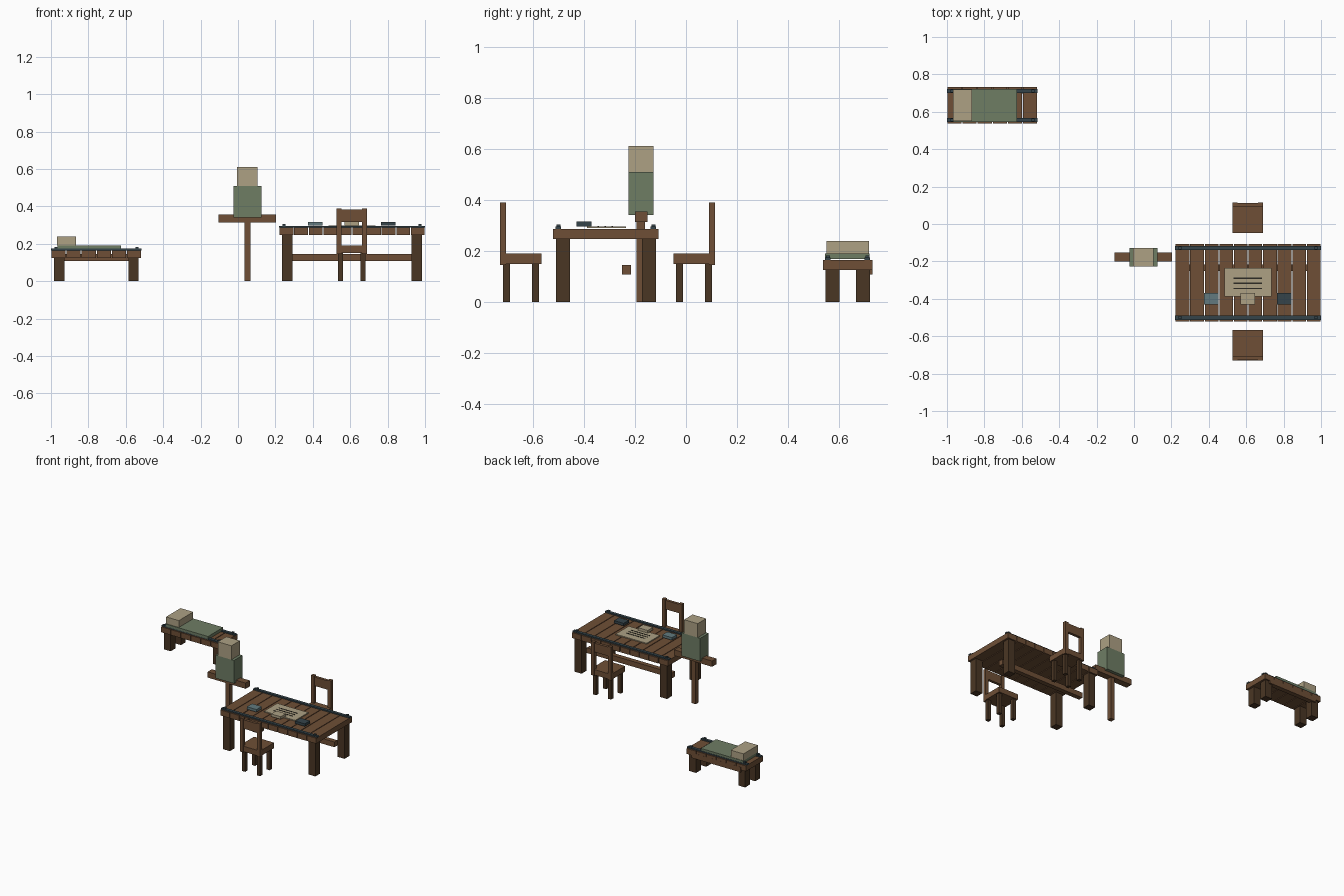
import bpy
import bmesh
from mathutils import Vector

cube = bpy.data.objects.get("Cube")
if cube:
    bpy.data.objects.remove(cube, do_unlink=True)


def material(name, hex_colour):
    """Flat material from an sRGB hex string."""
    channels = [int(hex_colour[i:i + 2], 16) / 255 for i in (0, 2, 4)]
    linear = [c / 12.92 if c < 0.04045 else ((c + 0.055) / 1.055) ** 2.4 for c in channels]
    mat = bpy.data.materials.new(name)
    mat.use_nodes = True
    mat.diffuse_color = (*linear, 1)
    shader = mat.node_tree.nodes["Principled BSDF"]
    shader.inputs["Base Color"].default_value = (*linear, 1)
    shader.inputs["Roughness"].default_value = 0.9
    return mat


WOOD = material("wood", "6e4f36")
DARK_WOOD = material("dark wood", "4a3624")
IRON = material("dark iron", "35444a")
SLATE = material("pale slate", "627a7e")
GREEN = material("green cloth", "6e7d64")
LINEN = material("linen", "ada184")
INK = material("ink", "2c2a24")


def boxes(name, mat, spans):
    """One object from boxes given as (x0, x1), (y0, y1), (z0, z1)."""
    bm = bmesh.new()
    for span in spans:
        low, high = (Vector(corner) for corner in zip(*span))
        verts = bmesh.ops.create_cube(bm, size=1)["verts"]
        for v in verts:
            v.co = (low + high) / 2 + v.co * (high - low)
    mesh = bpy.data.meshes.new(name)
    bm.to_mesh(mesh)
    bm.free()
    mesh.materials.append(mat)
    obj = bpy.data.objects.new(name, mesh)
    bpy.context.collection.objects.link(obj)
    return obj


def around(centre, size):
    return (centre - size / 2, centre + size / 2)


def plank_stand(name, xs, ys, top, planks):
    """Planked top on four legs, with iron straps, bolts and a stretcher."""
    (x0, x1), (y0, y1) = xs, ys
    under = top - 0.04
    middle = (y0 + y1) / 2
    pitch = (x1 - x0) / planks
    leg_xs = (x0 + 0.044, x1 - 0.044)
    leg_ys = (y0 + 0.038, y1 - 0.038)
    strap_ys = (y0 + 0.02, y1 - 0.02)
    bolt_xs = (x0 + 0.026, x1 - 0.026)

    boxes(name + "_planks", WOOD,
          [(around(x0 + (i + 0.5) * pitch, pitch - 0.005), ys, (under, top))
           for i in range(planks)])
    boxes(name + "_legs", DARK_WOOD,
          [(around(x, 0.055), around(y, 0.055), (0, under)) for x in leg_xs for y in leg_ys])
    boxes(name + "_stretcher", WOOD,
          [(leg_xs, around(middle + 0.081, 0.034), (0.107, 0.145))])
    boxes(name + "_straps", IRON,
          [(xs, around(y, 0.022), (top, top + 0.009)) for y in strap_ys])
    boxes(name + "_bolts", IRON,
          [(around(x, 0.016), around(y, 0.016), (top + 0.009, top + 0.018))
           for x in bolt_xs for y in strap_ys])


def chair(name, x, y, side):
    """Chair whose backrest is on the given side (-1 front, 1 back)."""
    back_y = y + side * 0.07
    boxes(name + "_seat", WOOD, [(around(x, 0.162), around(y, 0.162), (0.15, 0.19))])
    boxes(name + "_legs", DARK_WOOD,
          [(around(x + dx, 0.026), around(y + dy, 0.027), (0, 0.15))
           for dx in (-0.06, 0.06) for dy in (-0.057, 0.057)])
    boxes(name + "_back_posts", WOOD,
          [(around(x + dx, 0.026), around(back_y, 0.024), (0.145, 0.39))
           for dx in (-0.068, 0.068)])
    boxes(name + "_back_slat", WOOD,
          [(around(x, 0.12), around(back_y, 0.02), (0.318, 0.383))])


# Table with a chair on each long side
plank_stand("table", (0.22, 1.0), (-0.521, -0.108), 0.287, 10)
chair("front_chair", 0.608, -0.648, -1)
chair("back_chair", 0.608, 0.032, 1)

# Paper sheet with written lines
boxes("paper_sheet", LINEN, [((0.483, 0.735), (-0.388, -0.236), (0.29, 0.297))])
boxes("paper_lines", INK,
      [((0.532, 0.684), around(y, 0.006), (0.297, 0.299))
       for y in (-0.29, -0.317, -0.344)])

# Small blocks laid out along the table
for name, mat, x in (("slate_block", SLATE, 0.412),
                     ("linen_block", LINEN, 0.608),
                     ("iron_block", IRON, 0.803)):
    boxes(name, mat, [(around(x, 0.078), around(-0.4, 0.06), (0.297, 0.316))])

# Bed with blanket and pillow
plank_stand("bed", (-1.0, -0.515), (0.537, 0.732), 0.165, 6)
boxes("blanket", GREEN, [((-0.965, -0.625), (0.546, 0.721), (0.168, 0.19))])
boxes("pillow", LINEN, [((-0.968, -0.865), (0.551, 0.718), (0.19, 0.24))])

# Training dummy on a post with a cross beam
boxes("dummy_post", WOOD, [((0.034, 0.066), (-0.194, -0.16), (0, 0.315))])
boxes("dummy_beam", WOOD, [((-0.105, 0.203), (-0.201, -0.152), (0.314, 0.356))])
boxes("dummy_body", GREEN, [((-0.025, 0.125), (-0.226, -0.128), (0.341, 0.51))])
boxes("dummy_head", LINEN, [((-0.005, 0.105), (-0.226, -0.128), (0.51, 0.612))])
